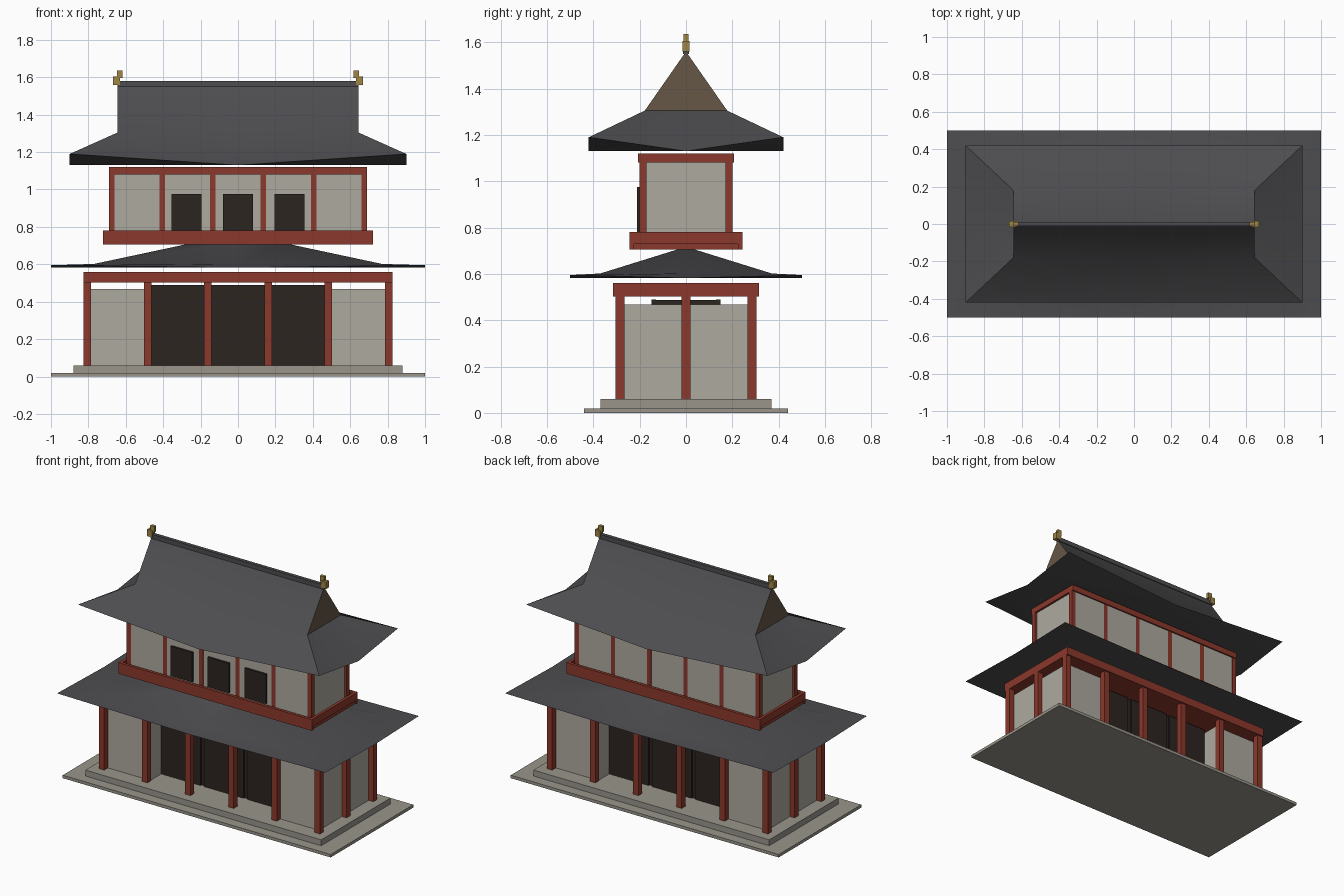
import bpy, math

if "Cube" in bpy.data.objects:
    bpy.data.objects.remove(bpy.data.objects["Cube"])


def material(name, rgb):
    m = bpy.data.materials.new(name)
    m.diffuse_color = (*rgb, 1)
    m.use_nodes = True
    m.node_tree.nodes["Principled BSDF"].inputs["Base Color"].default_value = m.diffuse_color
    return m


RED = material("red_timber", (0.26, 0.04, 0.025))
PLASTER = material("plaster", (0.42, 0.40, 0.35))
STONE = material("stone", (0.32, 0.30, 0.26))
DARK = material("dark_wood", (0.025, 0.018, 0.015))
TILE = material("roof_tile", (0.075, 0.075, 0.08))
GABLE = material("gable_wood", (0.13, 0.095, 0.06))
GOLD = material("gilt", (0.35, 0.24, 0.06))


def mesh(name, verts, faces, mat):
    me = bpy.data.meshes.new(name)
    me.from_pydata(verts, [], faces)
    me.materials.append(mat)
    ob = bpy.data.objects.new(name, me)
    bpy.context.collection.objects.link(ob)
    return ob


def box(name, x, y, z, mat):
    """Box from (min, max) ranges on each axis."""
    v = [(a, b, c) for a in x for b in y for c in z]
    f = [(0, 1, 3, 2), (4, 6, 7, 5), (0, 4, 5, 1), (2, 3, 7, 6), (0, 2, 6, 4), (1, 5, 7, 3)]
    return mesh(name, v, f, mat)


def centred(name, hx, hy, z, mat):
    return box(name, (-hx, hx), (-hy, hy), z, mat)


def post(name, x, y, r, z):
    return box(name, (x - r, x + r), (y - r, y + r), z, RED)


def ring(hx, hy, corner, mid):
    """Eight points: corners and side midpoints, anticlockwise."""
    return [(-hx, -hy, corner), (0, -hy, mid), (hx, -hy, corner), (hx, 0, mid),
            (hx, hy, corner), (0, hy, mid), (-hx, hy, corner), (-hx, 0, mid)]


def roof(name, eave, upper, ridge_x, ridge_z):
    """Hipped roof with lifted corners, one mid ring and a ridge."""
    v = ring(*eave) + ring(*upper)
    v += [(-ridge_x, 0, ridge_z), (0, 0, ridge_z), (ridge_x, 0, ridge_z), (0, 0, eave[3])]
    f = [(i, (i + 1) % 8, 8 + (i + 1) % 8, 8 + i) for i in range(8)]
    f += [(8, 9, 17, 16), (9, 10, 18, 17), (12, 13, 17, 18), (13, 14, 16, 17)]
    f += [(10, 11, 18), (11, 12, 18), (14, 15, 16), (15, 8, 16)]
    # underside: drooping centre with upturned corner triangles
    f += [(c, (c - 1) % 8, (c + 1) % 8) for c in (0, 2, 4, 6)]
    f += [(19, (c + 1) % 8, (c - 1) % 8) for c in (0, 2, 4, 6)]
    ob = mesh(name, v, f, TILE)
    bpy.context.view_layer.objects.active = ob
    ob.select_set(True)
    bpy.ops.object.shade_smooth_by_angle(angle=math.radians(25))
    ob.select_set(False)
    return ob


# stone platform
centred("ground_slab", 1.0, 0.44, (0, 0.02), STONE)
centred("plinth", 0.88, 0.37, (0.005, 0.06), STONE)

# lower storey: end rooms, recessed doors, posts, beam
for s in (-1, 1):
    box("lower_end_room", sorted((s * 0.468, s * 0.79)), (-0.265, 0.265), (0.06, 0.468), PLASTER)
    post("lower_side_post", s * 0.805, 0, 0.02, (0.06, 0.51))
    for x in (-0.805, -0.483, -0.161, 0.161, 0.483, 0.805):
        post("lower_post", x, s * 0.285, 0.02, (0.06, 0.51))
    for x in (-0.483, -0.161, 0.161):
        box("door_panel", (x + 0.014, x + 0.308), sorted((s * 0.13, s * 0.15)), (0.06, 0.49), DARK)
centred("door_core", 0.467, 0.14, (0.06, 0.488), DARK)
centred("lower_beam", 0.825, 0.315, (0.503, 0.56), RED)

# lower roof
roof("lower_roof", (1.0, 0.5, 0.595, 0.582), (0.77, 0.37, 0.602, 0.602), 0.23, 0.717)

# balcony floor and rails
centred("balcony_floor", 0.715, 0.238, (0.705, 0.735), RED)
for s in (-1, 1):
    box("balcony_long_rail", (-0.722, 0.722), sorted((s * 0.225, s * 0.245)), (0.705, 0.78), RED)
    box("balcony_short_rail", sorted((s * 0.702, s * 0.722)), (-0.225, 0.225), (0.73, 0.78), RED)

# upper storey: walls, posts, windows, beam
centred("upper_wall", 0.675, 0.198, (0.735, 1.085), PLASTER)
for s in (-1, 1):
    for x in (-0.675, -0.405, -0.135, 0.135, 0.405, 0.675):
        post("upper_post", x, s * 0.1855, 0.015, (0.735, 1.085))
for x in (-0.275, 0, 0.275):
    box("window", (x - 0.08, x + 0.08), (-0.211, -0.19), (0.775, 0.975), DARK)
centred("upper_beam", 0.69, 0.208, (1.08, 1.12), RED)

# upper roof with gable ends
top = roof("upper_roof", (0.9, 0.42, 1.19, 1.13), (0.643, 0.178, 1.305, 1.305), 0.643, 1.56)
top.data.materials.append(GABLE)
for p in top.data.polygons:
    if abs(p.normal.x) > 0.99:
        p.material_index = 1

# ridge cap and gilt finials
centred("ridge_cap", 0.645, 0.012, (1.55, 1.58), TILE)
for s in (-1, 1):
    box("finial_base", sorted((s * 0.63, s * 0.668)), (-0.016, 0.016), (1.56, 1.605), GOLD)
    box("finial_tip", sorted((s * 0.618, s * 0.648)), (-0.01, 0.01), (1.595, 1.635), GOLD)
